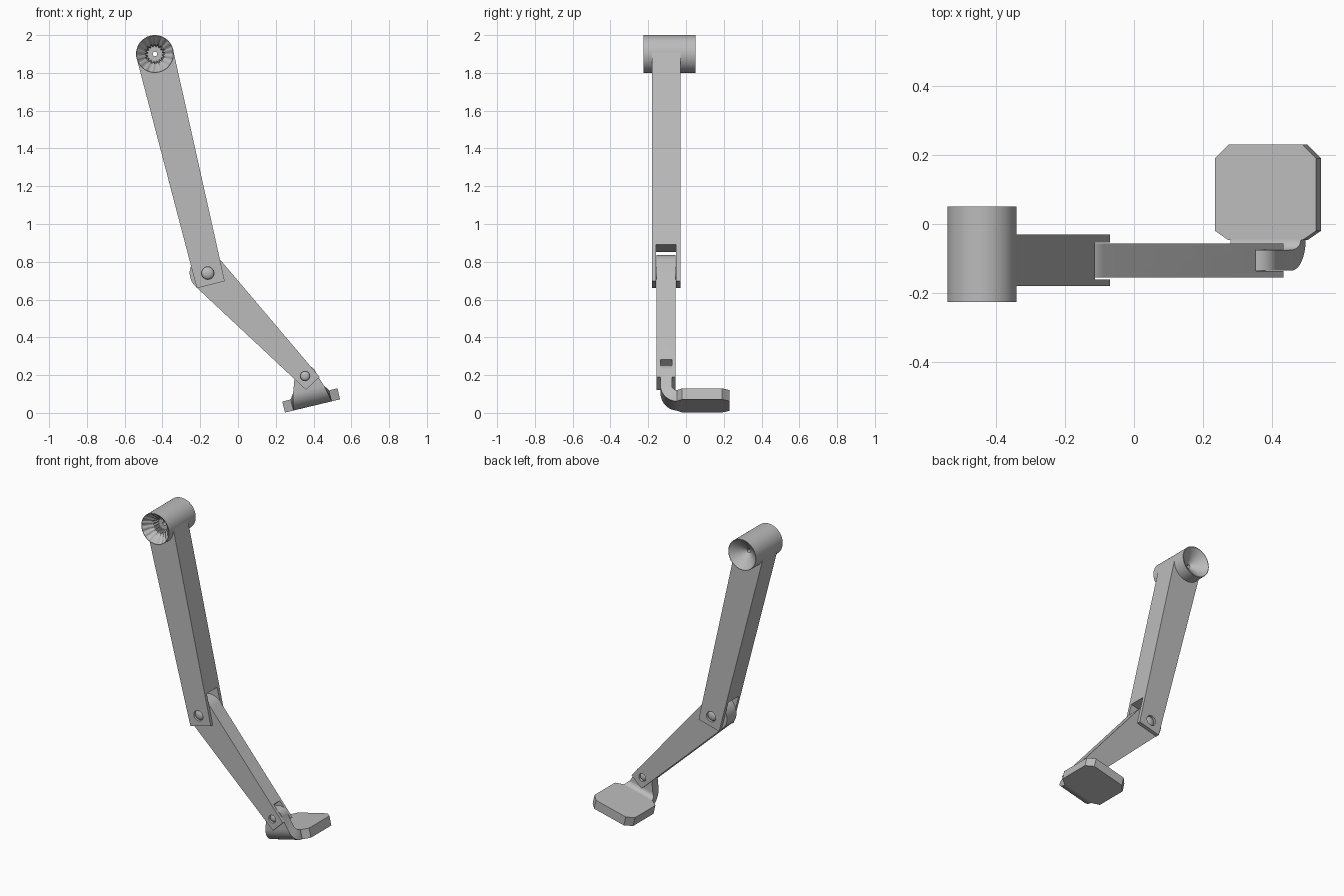
import bpy, bmesh, math
from mathutils import Matrix, Vector

cube = bpy.data.objects.get("Cube")
if cube:
    bpy.data.objects.remove(cube, do_unlink=True)

grey = bpy.data.materials.new("plain grey")
grey.use_nodes = True
grey.diffuse_color = (0.5, 0.5, 0.5, 1)
grey.node_tree.nodes["Principled BSDF"].inputs["Base Color"].default_value = (0.5, 0.5, 0.5, 1)


def finish(name, bm):
    bmesh.ops.remove_doubles(bm, verts=bm.verts, dist=1e-5)
    bmesh.ops.recalc_face_normals(bm, faces=bm.faces)
    mesh = bpy.data.meshes.new(name)
    bm.to_mesh(mesh)
    bm.free()
    mesh.materials.append(grey)
    ob = bpy.data.objects.new(name, mesh)
    bpy.context.collection.objects.link(ob)
    return ob


def add_prism(bm, a_ring, b_ring):
    a = [bm.verts.new(p) for p in a_ring]
    b = [bm.verts.new(p) for p in b_ring]
    bm.faces.new(a)
    bm.faces.new(b)
    for i in range(len(a)):
        j = (i + 1) % len(a)
        bm.faces.new((a[i], a[j], b[j], b[i]))


def prism(name, outline, y0, y1):
    bm = bmesh.new()
    add_prism(bm, [(x, y0, z) for x, z in outline], [(x, y1, z) for x, z in outline])
    return finish(name, bm)


def lathe(name, centre, profile, closed=False, segments=64):
    """Spin (radius, y, serration) points around an axis along y."""
    bm = bmesh.new()
    rings = []
    for r, y, tooth in profile:
        ring = []
        for k in range(segments):
            a = math.tau * k / segments
            rr = r + tooth * (1 if k % 4 < 2 else -1)
            ring.append(bm.verts.new((centre[0] + rr * math.cos(a), y, centre[1] + rr * math.sin(a))))
        rings.append(ring)
    pairs = list(zip(rings, rings[1:])) + ([(rings[-1], rings[0])] if closed else [])
    for p, q in pairs:
        for k in range(segments):
            m = (k + 1) % segments
            bm.faces.new((p[k], p[m], q[m], q[k]))
    return finish(name, bm)


def arc(c, r, a0, a1, n=24):
    return [(c[0] + r * math.cos(math.radians(a0 + (a1 - a0) * i / n)),
             c[1] + r * math.sin(math.radians(a0 + (a1 - a0) * i / n))) for i in range(n + 1)]


def cut(ob, cutter):
    cutter.hide_render = True
    mod = ob.modifiers.new("cut", "BOOLEAN")
    mod.operation = "DIFFERENCE"
    mod.solver = "EXACT"
    mod.object = cutter
    bpy.context.view_layer.objects.active = ob
    bpy.ops.object.modifier_apply(modifier=mod.name)
    bpy.data.objects.remove(cutter, do_unlink=True)


def slot(ob, pivot, d, start, y0, y1):
    """Open a fork at the end of an arm, running along direction d."""
    p, side = Vector(pivot), Vector((-d.y, d.x))
    box = [p + d * t + side * s for t, s in ((start, -.3), (.3, -.3), (.3, .3), (start, .3))]
    cut(ob, prism("slot_cutter", box, y0, y1))


def pin(name, ob, c, r, y0, y1):
    """Bore a hole through the arm and fill it with a recessed domed pin."""
    cut(ob, lathe("hole_cutter", c, [(0, y0 - .1, 0), (r, y0 - .1, 0), (r, y1 + .1, 0), (0, y1 + .1, 0)], segments=32))
    dome = [(r * math.sin(math.radians(t)), r * .5 * math.cos(math.radians(t))) for t in range(0, 91, 15)]
    profile = [(q, y0 + .018 - h, 0) for q, h in dome]
    profile += [(q, y1 - .018 + h, 0) for q, h in reversed(dome)]
    return lathe(name, c, profile, segments=32)


hub_c, knee, ankle = (-.44, 1.90), (-.16, .74), (.355, .195)
parts = []

# Hub with a conical dish at each end and a serrated socket in front
parts.append(lathe("hub", hub_c, [
    (.1, -.225, 0), (.097, -.225, 0), (.05, -.17, .005), (.042, -.13, .004), (.012, -.13, 0),
    (.012, -.02, 0), (.097, .05, 0), (.1, .05, 0)], closed=True))

# Upper arm, wrapped onto the hub and forked at the knee
d1 = Vector((.295, -1.22)).normalized()
phi = math.degrees(math.atan2(d1.y, d1.x))
upper = prism("upper_arm", [(-.218, .66), (-.07, .697)] + arc(hub_c, .099, phi + 88, phi - 88), -.18, -.03)
slot(upper, knee, d1, -.135, -.16, -.053)
parts.append(upper)

# Lower arm with a rounded knee and a forked ankle
d2 = Vector((.69, -.724)).normalized()
lower = prism("lower_arm", arc(knee, .096, 42, 228) + [(.36, .122), (.432, .19)], -.155, -.056)
slot(lower, ankle, d2, -.065, -.136, -.074)
parts.append(lower)

# Pins
parts.append(pin("knee_pin", upper, knee, .033, -.18, -.03))
parts.append(pin("ankle_pin", lower, ankle, .025, -.155, -.056))

# Foot plate: chamfered slab
bm = bmesh.new()
half = [(.11, -.047), (.15, -.02), (.15, .19), (.11, .23)]
ring = half + [(-u, y) for u, y in reversed(half)]
add_prism(bm, [(u, y, -.03) for u, y in ring], [(u, y, .03) for u, y in ring])
tilt = Matrix.Translation((.3875, 0, .066)) @ Matrix.Rotation(math.radians(-13.5), 4, "Y")
bm.transform(tilt)
parts.append(finish("foot_plate", bm))

# Foot bracket: bends up from the plate and tapers to a rounded tab
stations = []
for i in range(11):
    t = math.radians(9 * i)
    s, c = math.sin(t), math.cos(t)
    w = max(0, .06 - .06 * c)
    stations.append((.105 - .35 * w, (-.045 - .09 * s, .06 - .09 * c), (-.045 - .03 * s, .06 - .03 * c)))
for i in range(11):
    t = math.radians(8.9 * i)
    w = .13 + .06 * math.sin(t)
    stations.append((.06 * math.cos(t), (-.135, w), (-.075, w)))
bm = bmesh.new()
loops = [[bm.verts.new(p) for p in ((-h, *o), (h, *o), (h, *n), (-h, *n))] for h, o, n in stations]
for p, q in zip(loops, loops[1:]):
    for k in range(4):
        m = (k + 1) % 4
        bm.faces.new((p[k], p[m], q[m], q[k]))
bm.faces.new(loops[0])
bm.faces.new(loops[-1])
bm.transform(tilt)
parts.append(finish("foot_bracket", bm))

# Smooth the round surfaces and keep the edges sharp
bpy.ops.object.select_all(action="DESELECT")
for ob in parts:
    ob.select_set(True)
bpy.context.view_layer.objects.active = parts[0]
bpy.ops.object.shade_smooth_by_angle(angle=math.radians(30))
